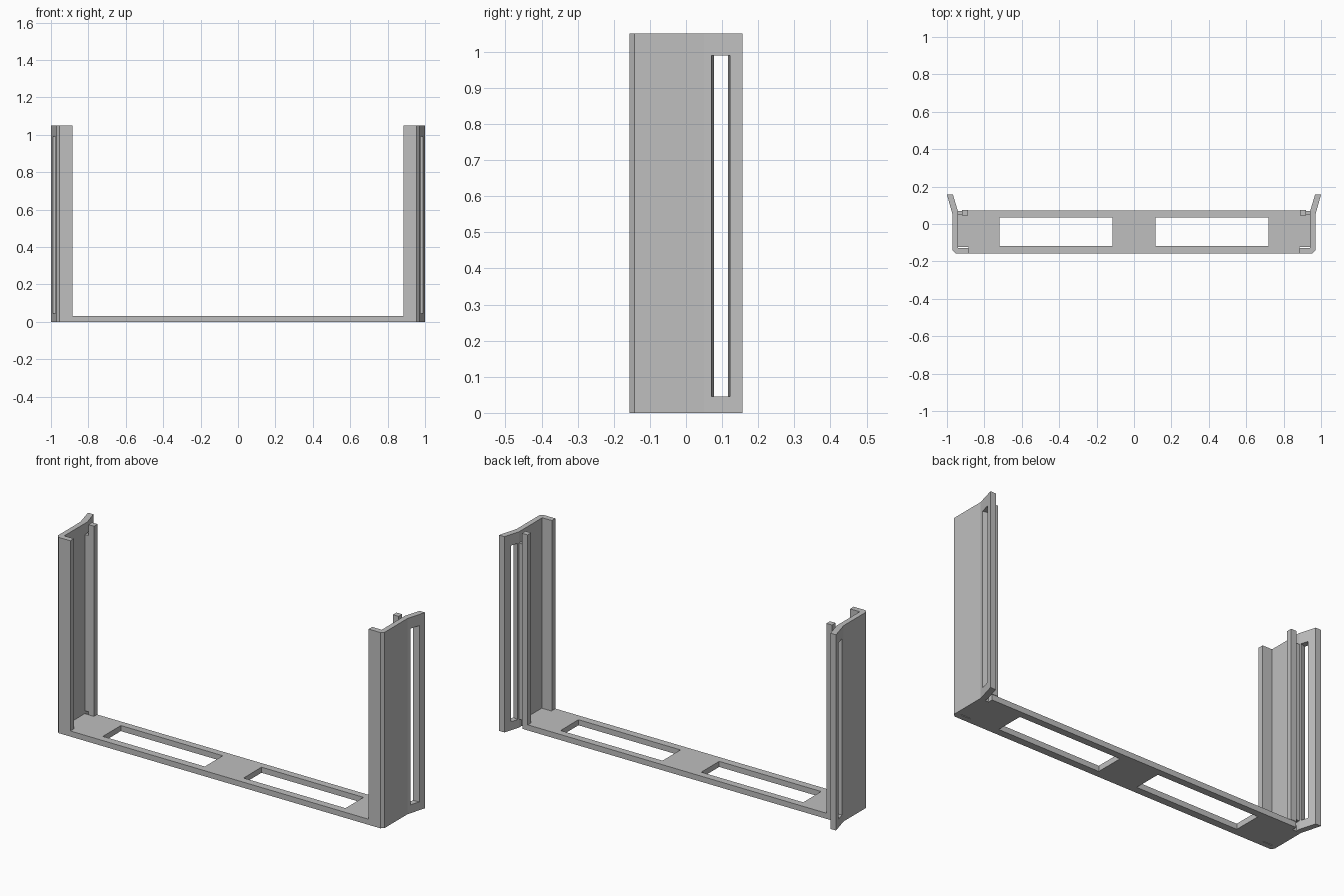
import bpy, bmesh

cube = bpy.data.objects.get("Cube")
if cube:
    bpy.data.objects.remove(cube, do_unlink=True)

HEIGHT, FLOOR = 1.05, 0.03
SLOT_LOW, SLOT_HIGH = 0.045, 0.99

grey = bpy.data.materials.new("plain_grey")
grey.use_nodes = True
colour = (0.52, 0.52, 0.52, 1)
grey.diffuse_color = colour
grey.node_tree.nodes["Principled BSDF"].inputs["Base Color"].default_value = colour


def prism(name, outline, z0, z1):
    """Extrude a plan outline from z0 up to z1."""
    bm = bmesh.new()
    face = bm.faces.new([bm.verts.new((x, y, z0)) for x, y in outline])
    new = bmesh.ops.extrude_face_region(bm, geom=[face])["geom"]
    verts = [v for v in new if isinstance(v, bmesh.types.BMVert)]
    bmesh.ops.translate(bm, verts=verts, vec=(0, 0, z1 - z0))
    bmesh.ops.recalc_face_normals(bm, faces=bm.faces)
    mesh = bpy.data.meshes.new(name)
    bm.to_mesh(mesh)
    bm.free()
    mesh.materials.append(grey)
    obj = bpy.data.objects.new(name, mesh)
    bpy.context.collection.objects.link(obj)
    return obj


def rect(x0, x1, y0, y1):
    return [(x0, y0), (x1, y0), (x1, y1), (x0, y1)]


def cut(obj, cutter):
    cutter.hide_render = True
    cutter.hide_viewport = True
    cutter.display_type = 'WIRE'
    mod = obj.modifiers.new("opening", 'BOOLEAN')
    mod.operation = 'DIFFERENCE'
    mod.solver = 'EXACT'
    mod.object = cutter


def flip(outline, side):
    return [(side * x, y) for x, y in outline]


# Floor plate: stops at the side walls, with a small notch beside each post
half = [(0.885, -0.157), (0.885, -0.123), (0.942, -0.123),
        (0.942, 0.048), (0.92, 0.048), (0.92, 0.073)]
floor = prism("floor_plate", half + flip(half, -1)[::-1], 0, FLOOR)

# Wall plan: front lip, chamfered corner, side and splayed rear flange
wall_plan = [(0.885, -0.157), (0.955, -0.157), (0.97, -0.142), (0.97, 0.05),
             (1.0, 0.157), (0.968, 0.157), (0.942, 0.07),
             (0.942, -0.127), (0.885, -0.127)]

# Tapered slot plan, extended past both flange faces
inner = [(0.945, 0.078), (0.9565, 0.117)]
outer = [(0.9756, 0.07), (0.99, 0.122)]


def along(i, t):
    return tuple(a + t * (b - a) for a, b in zip(inner[i], outer[i]))


slot_plan = [along(0, -0.3), along(0, 1.3), along(1, 1.3), along(1, -0.3)]

for side, label in ((1, "left"), (-1, "right")):
    wall = prism(label + "_wall", flip(wall_plan, side), 0, HEIGHT)
    cut(wall, prism(label + "_slot_cutter", flip(slot_plan, side),
                    SLOT_LOW, SLOT_HIGH))
    # Rear post and the web that ties it to the wall
    prism(label + "_post", flip(rect(0.887, 0.92, 0.046, 0.076), side),
          FLOOR, HEIGHT)
    prism(label + "_post_web", flip(rect(0.92, 0.942, 0.048, 0.07), side),
          SLOT_LOW, SLOT_HIGH)
    # Floor window
    cut(floor, prism(label + "_window_cutter",
                     flip(rect(0.115, 0.72, -0.117, 0.035), side),
                     -FLOOR, 2 * FLOOR))
